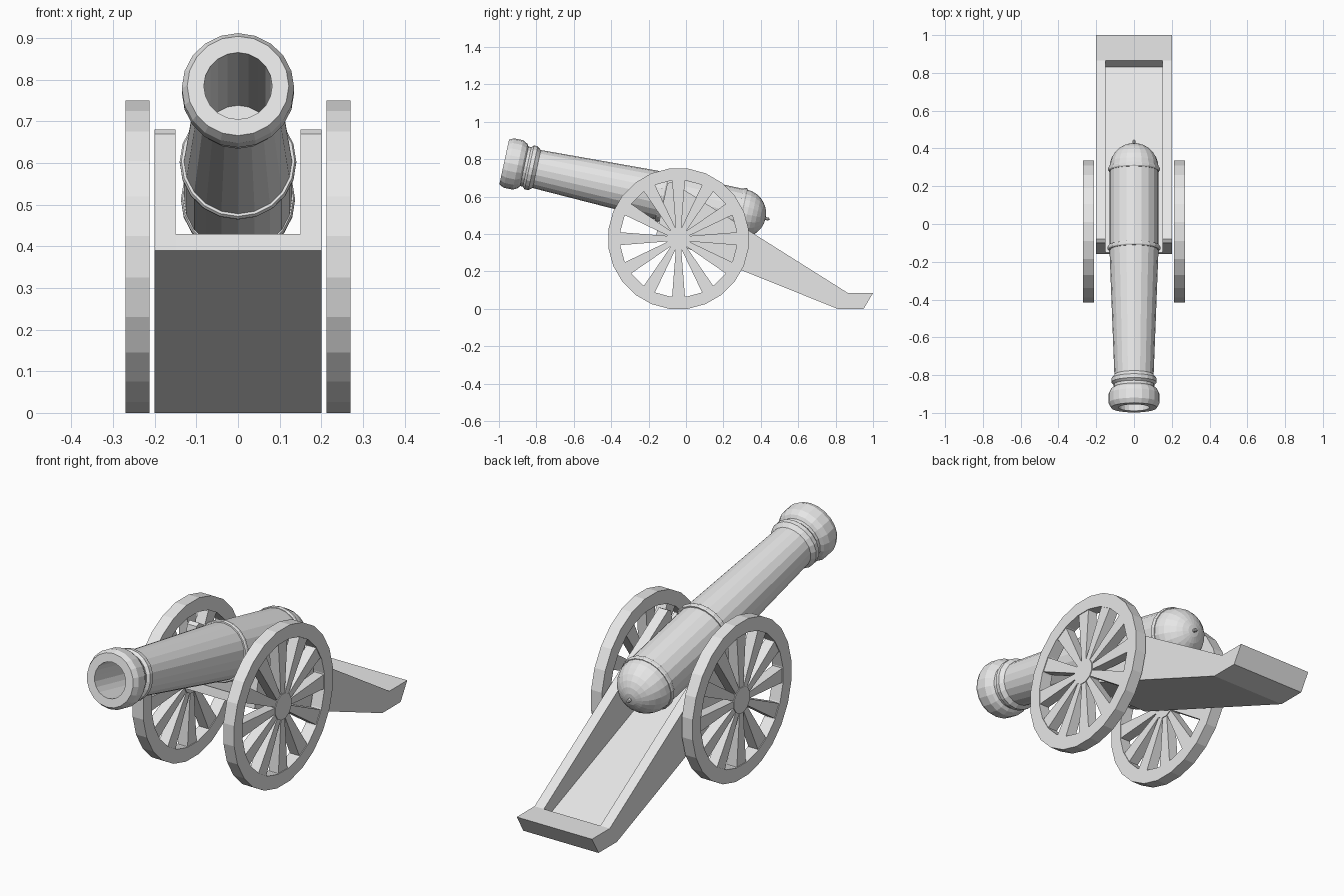
import bpy, bmesh
from math import sin, cos, pi, radians
from mathutils import Matrix

cube = bpy.data.objects.get("Cube")
if cube:
    bpy.data.objects.remove(cube, do_unlink=True)

grey = bpy.data.materials.new("plain_grey")
grey.use_nodes = True
grey.diffuse_color = (0.8, 0.8, 0.8, 1)
grey.node_tree.nodes["Principled BSDF"].inputs["Base Color"].default_value = (0.8, 0.8, 0.8, 1)


def finish(bm, name, matrix=None):
    """Clean the mesh, place it and link it as an object."""
    bmesh.ops.remove_doubles(bm, verts=bm.verts[:], dist=0.0001)
    if matrix:
        bm.transform(matrix)
    bmesh.ops.recalc_face_normals(bm, faces=bm.faces[:])
    mesh = bpy.data.meshes.new(name)
    bm.to_mesh(mesh)
    bm.free()
    mesh.materials.append(grey)
    obj = bpy.data.objects.new(name, mesh)
    bpy.context.scene.collection.objects.link(obj)
    return obj


def lathe(name, profile, sides, matrix, phase=0.0):
    """Turn (radius, height) points about the local z axis."""
    bm = bmesh.new()
    spin = Matrix.Rotation(phase, 4, 'Z')
    verts = [bm.verts.new(spin @ Matrix.Translation((r, 0, h)).translation) for r, h in profile]
    edges = [bm.edges.new(pair) for pair in zip(verts, verts[1:])]
    bmesh.ops.spin(bm, geom=verts + edges, axis=(0, 0, 1), cent=(0, 0, 0),
                   angle=2 * pi, steps=sides)
    bmesh.ops.remove_doubles(bm, verts=bm.verts[:], dist=0.0001)
    return finish(bm, name, matrix)


def slab(name, outline, x0, x1):
    """Extrude a (y, z) outline from x0 to x1."""
    bm = bmesh.new()
    face = bm.faces.new([bm.verts.new((x0, y, z)) for y, z in outline])
    ext = bmesh.ops.extrude_face_region(bm, geom=[face])
    moved = [v for v in ext["geom"] if isinstance(v, bmesh.types.BMVert)]
    bmesh.ops.translate(bm, verts=moved, vec=(x1 - x0, 0, 0))
    return finish(bm, name)


# Barrel: bore, flared muzzle, tapered tube, domed breech and small tip
tilt = radians(12.2)
barrel_place = Matrix.Translation((0, -0.972, 0.785)) @ Matrix.Rotation(-pi / 2 - tilt, 4, 'X')
profile = [(0, 0.6), (0.082, 0.6), (0.082, 0), (0.122, 0), (0.135, 0.025), (0.135, 0.075),
           (0.122, 0.1), (0.108, 0.11), (0.108, 0.125), (0.12, 0.137), (0.12, 0.158),
           (0.104, 0.178), (0.13, 0.86), (0.13, 1.3)]
dome = 7
for i in range(1, dome):
    a = i / dome * pi / 2
    profile.append((0.13 * cos(a), 1.3 + 0.13 * sin(a)))
profile.append((0, 1.43))
lathe("barrel", profile, 20, barrel_place)
lathe("breech_tip", [(0, 1.42), (0.008, 1.42), (0.008, 1.445), (0, 1.455)], 8, barrel_place)

# Raised bands round the barrel
for name, t, r in (("middle_band", 0.865, 0.14), ("breech_band", 1.292, 0.137)):
    lathe(name, [(0.12, t - 0.012), (r - 0.004, t - 0.012), (r, t - 0.006), (r, t + 0.006),
                 (r - 0.004, t + 0.012), (0.12, t + 0.012)], 20, barrel_place)

# Carriage: sloping bed with tail block, and two cheeks
tail = [(1.0, 0.085), (0.95, 0), (0.81, 0), (-0.16, 0.39)]
slab("carriage_bed", [(-0.151, 0.43), (0.83, 0.04), (0.865, 0.085)] + tail, -0.15, 0.15)
cheek = [(-0.1, 0.67), (-0.08, 0.68), (0.865, 0.085)] + tail
for side, s in (("left", 1), ("right", -1)):
    slab(side + "_cheek", cheek, s * 0.15, s * 0.2)

# Wheels: rim, hub and twelve tapered spokes
axle_y, axle_z, spokes, sides = -0.04, 0.375, 12, 24
half, outer, inner = 0.0285, 0.375 / cos(pi / sides), 0.313
for side, s in (("left", 1), ("right", -1)):
    place = Matrix.Translation((s * 0.2415, axle_y, axle_z)) @ Matrix.Rotation(pi / 2, 4, 'Y')
    lathe(side + "_wheel_rim", [(inner, -half), (outer, -half), (outer, half),
                                (inner, half), (inner, -half)], sides, place, pi / sides)
    lathe(side + "_wheel_hub", [(0, -half), (0.063, -half), (0.063, half), (0, half)],
          12, place, pi / 12)
    bm = bmesh.new()
    for k in range(spokes):
        made = bmesh.ops.create_cube(bm, size=1)["verts"]
        turn = Matrix.Rotation(2 * pi * k / spokes, 4, 'Z')
        for v in made:
            far = v.co.x > 0
            v.co = turn @ Matrix.Translation((0.32 if far else 0.05,
                                              v.co.y * (0.07 if far else 0.028),
                                              v.co.z * 0.05)).translation
    finish(bm, side + "_wheel_spokes", place)
